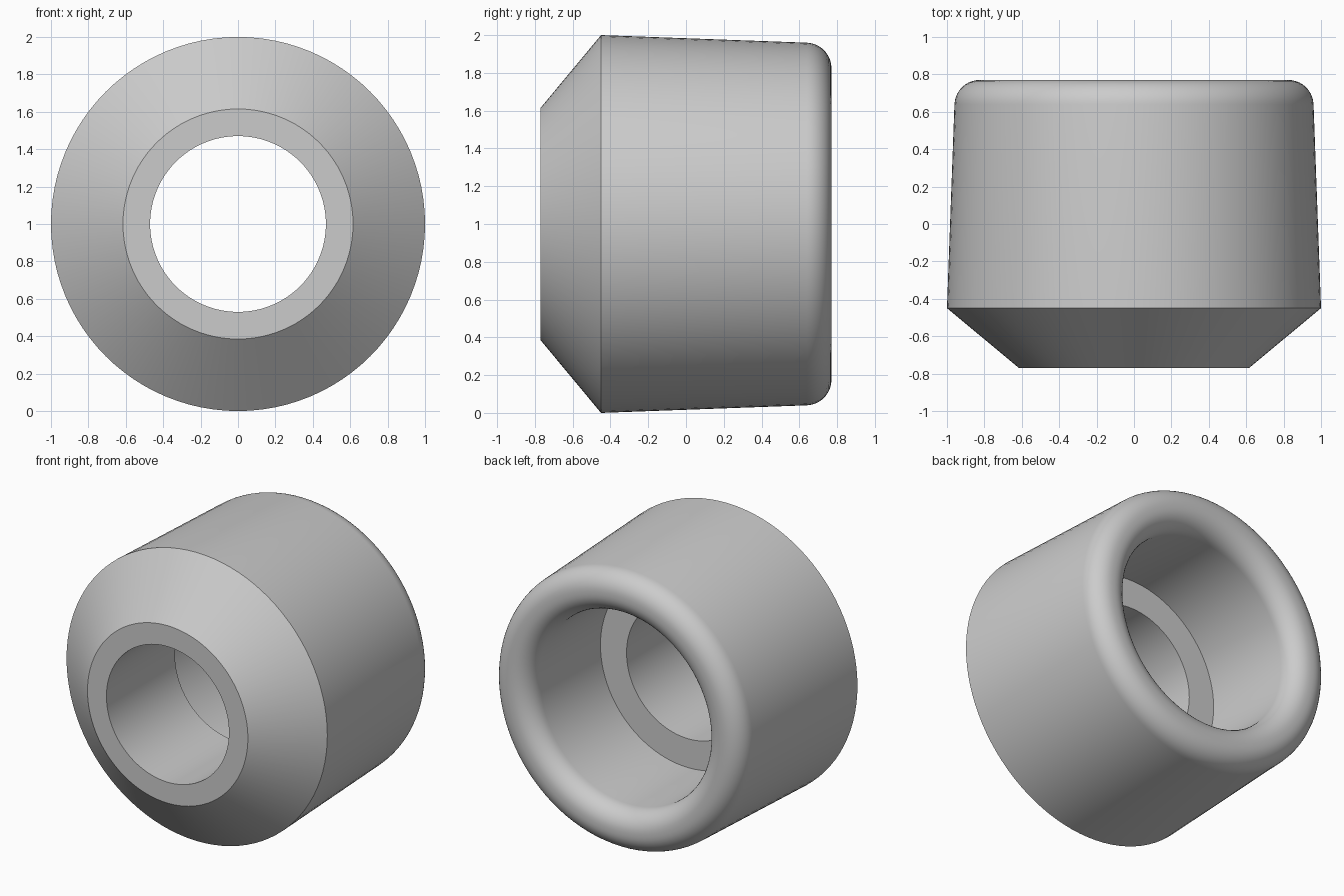
import bpy, bmesh, math
from mathutils import Vector

SEGMENTS = 96

cube = bpy.data.objects.get("Cube")
if cube:
    bpy.data.objects.remove(cube, do_unlink=True)

# Single grey material
grey = bpy.data.materials.new("plain grey")
colour = (0.6, 0.6, 0.6, 1)
grey.use_nodes = True
grey.diffuse_color = colour
grey.node_tree.nodes["Principled BSDF"].inputs["Base Color"].default_value = colour


def arc(radius, depth, size, start, end, steps=10):
    """Points of a rounded corner in (radius, depth) coordinates."""
    angles = [math.radians(start + (end - start) * i / steps) for i in range(steps + 1)]
    return [(radius + size * math.cos(a), depth + size * math.sin(a)) for a in angles]


# Wall section: front ring, chamfer, tapered side, rounded rear lip, stepped bore
profile = [(0.47, -0.77), (0.615, -0.77), (1.0, -0.45)]
profile += arc(0.825, 0.635, 0.135, 2, 90)
profile += arc(0.805, 0.635, 0.135, 90, 180)
profile += [(0.67, -0.02), (0.47, -0.02)]

# Revolve the section about the front-to-back axis
bm = bmesh.new()
verts = [bm.verts.new((r, y, 1)) for r, y in profile]
edges = [bm.edges.new((v, verts[(i + 1) % len(verts)])) for i, v in enumerate(verts)]
bmesh.ops.spin(bm, geom=verts + edges, cent=Vector((0, 0, 1)), axis=Vector((0, 1, 0)),
               angle=math.tau, steps=SEGMENTS, use_merge=True)
bmesh.ops.remove_doubles(bm, verts=bm.verts, dist=0.0001)
bmesh.ops.recalc_face_normals(bm, faces=bm.faces)

mesh = bpy.data.meshes.new("stepped_bushing")
bm.to_mesh(mesh)
bm.free()
mesh.materials.append(grey)
bushing = bpy.data.objects.new("stepped_bushing", mesh)
bpy.context.collection.objects.link(bushing)

# Smooth curved walls with crisp rims
bpy.ops.object.select_all(action="DESELECT")
bushing.select_set(True)
bpy.context.view_layer.objects.active = bushing
bpy.ops.object.shade_smooth_by_angle(angle=math.radians(30))
